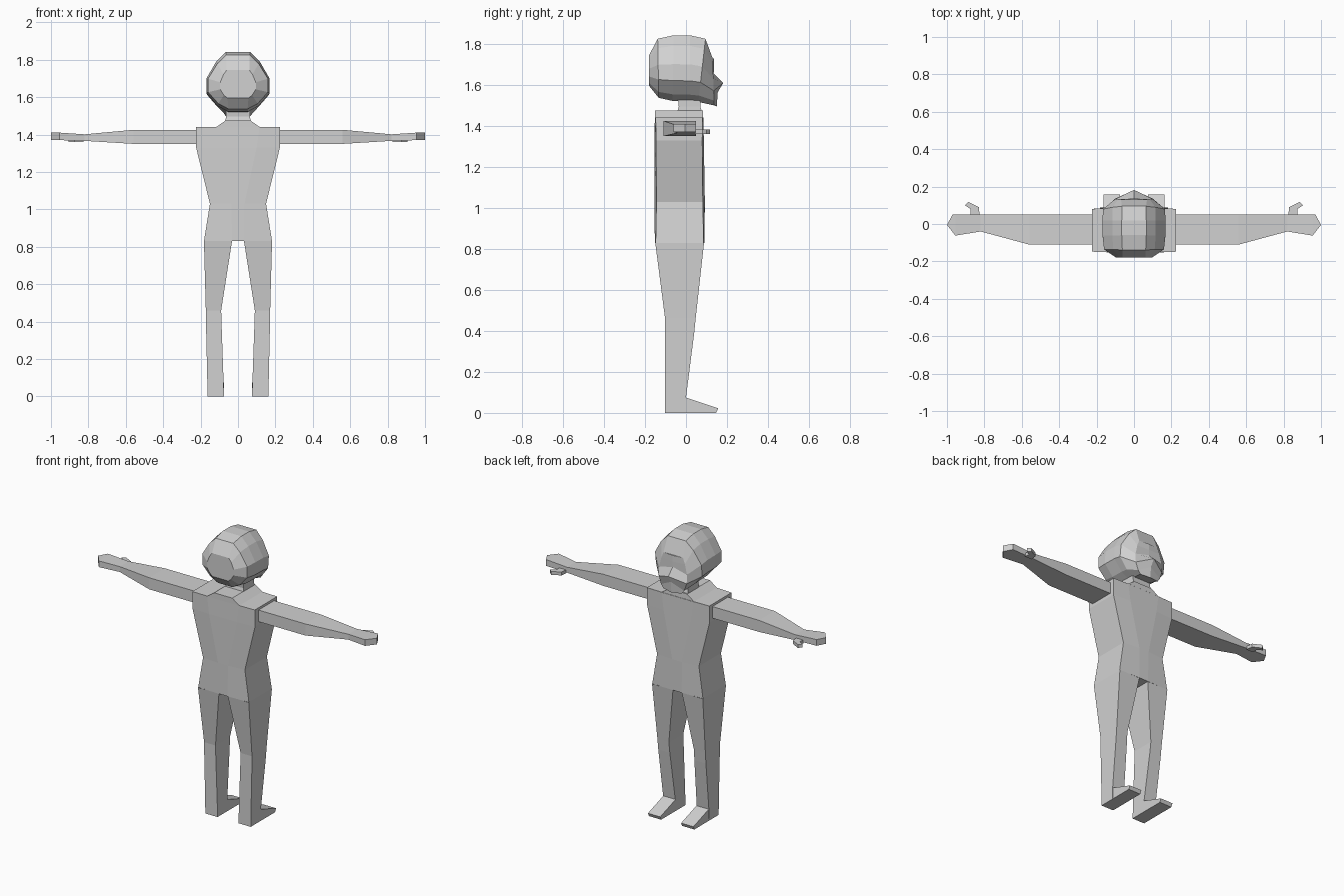
import bpy
import bmesh

cube = bpy.data.objects.get("Cube")
if cube:
    bpy.data.objects.remove(cube, do_unlink=True)

grey = bpy.data.materials.new("light_grey")
grey.use_nodes = True
colour = (0.64, 0.64, 0.64, 1)
grey.diffuse_color = colour
grey.node_tree.nodes["Principled BSDF"].inputs["Base Color"].default_value = colour


def finish(bm, name, mirror):
    bmesh.ops.recalc_face_normals(bm, faces=bm.faces)
    mesh = bpy.data.meshes.new(name)
    bm.to_mesh(mesh)
    bm.free()
    mesh.materials.append(grey)
    obj = bpy.data.objects.new(name, mesh)
    bpy.context.collection.objects.link(obj)
    if mirror:
        obj.modifiers.new("mirror", "MIRROR").use_mirror_merge = False
    return obj


def bridge(bm, rings):
    """Join consecutive rings of equal length with quads."""
    loops = [[bm.verts.new(p) for p in ring] for ring in rings]
    for a, b in zip(loops, loops[1:]):
        for i in range(len(a)):
            j = (i + 1) % len(a)
            bm.faces.new((a[i], a[j], b[j], b[i]))
    return loops


def loft(name, rings, mirror=False, cap_start=True):
    bm = bmesh.new()
    loops = bridge(bm, rings)
    if cap_start:
        bm.faces.new(loops[0])
    bm.faces.new(loops[-1])
    return finish(bm, name, mirror)


def rect_z(z, x0, x1, y0, y1):
    return [(x0, y0, z), (x1, y0, z), (x1, y1, z), (x0, y1, z)]


def rect_x(x, y0, y1, z0, z1):
    return [(x, y0, z0), (x, y1, z0), (x, y1, z1), (x, y0, z1)]


def torso_ring(z, outer, inner, back, front, bevel):
    xs = (-outer, -inner, inner, outer)
    offs = (bevel, 0, 0, bevel)
    low = [(x, back + o, z) for x, o in zip(xs, offs)]
    high = [(x, front - o, z) for x, o in zip(xs, offs)]
    return low + high[::-1]


# Torso, from hips up to the base of the neck
loft("torso", [
    torso_ring(0.83, 0.182, 0.032, -0.152, 0.09, 0.004),
    torso_ring(1.03, 0.15, 0.035, -0.154, 0.092, 0.01),
    torso_ring(1.33, 0.224, 0.1, -0.154, 0.087, 0.008),
    torso_ring(1.44, 0.224, 0.115, -0.152, 0.085, 0.004),
    torso_ring(1.441, 0.115, 0.06, -0.152, 0.084, 0),
    torso_ring(1.476, 0.065, 0.03, -0.152, 0.082, 0),
])

# Neck
loft("neck", [
    rect_z(1.46, -0.067, 0.067, -0.045, 0.08),
    rect_z(1.495, -0.065, 0.065, -0.035, 0.07),
    rect_z(1.54, -0.065, 0.065, -0.04, 0.07),
])

# Legs and wedge feet
loft("legs", [
    rect_z(0.83, 0.032, 0.182, -0.15, 0.088),
    rect_z(0.46, 0.09, 0.172, -0.102, 0.047),
    rect_z(0.39, 0.088, 0.171, -0.102, 0.04),
    rect_z(0.075, 0.077, 0.164, -0.102, 0),
    rect_z(0, 0.075, 0.163, -0.102, 0),
], mirror=True, cap_start=False)


def foot_ring(y_low, y_high, z):
    return [(0.075, y_low, 0), (0.163, y_low, 0),
            (0.163, y_high, z), (0.075, y_high, z)]


loft("feet", [foot_ring(0, 0, 0.075), foot_ring(0.147, 0.157, 0.022)],
     mirror=True, cap_start=False)

# Arms tapering into flat hands
loft("arms", [
    rect_x(0.22, -0.11, 0.05, 1.35, 1.425),
    rect_x(0.56, -0.11, 0.05, 1.35, 1.425),
    rect_x(0.82, -0.04, 0.05, 1.366, 1.401),
    rect_x(0.955, -0.062, 0.05, 1.37, 1.41),
    [(1.0, -0.005, 1.37), (0.97, 0.05, 1.37),
     (0.97, 0.05, 1.41), (1.0, -0.005, 1.41)],
], mirror=True)

# Thumbs bending outwards
thumb = [((0.825, 0.045), (0.875, 0.045)), ((0.83, 0.09), (0.873, 0.08)),
         ((0.885, 0.118), (0.905, 0.1))]
loft("thumbs", [
    [(*a, 1.36), (*b, 1.36), (*b, 1.382), (*a, 1.382)] for a, b in thumb
], mirror=True)

# Head: faceted rings from back to front, closed by a pointed face
OUTLINE = [(0.39, 1), (0.69, 0.84), (1, 0.56), (1, 0.31), (0.66, 0.1), (0.32, 0)]


def head_ring(y_low, y_high, width, z_low, z_high, square=0):
    half = []
    for fx, t in OUTLINE:
        x = width * (fx + (1 - fx) * square)
        half.append((x, y_low + (y_high - y_low) * t, z_low + (z_high - z_low) * t))
    return half + [(-x, y, z) for x, y, z in reversed(half)]


bm = bmesh.new()
loops = bridge(bm, [
    head_ring(-0.18, -0.18, 0.095, 1.595, 1.745, 0.4),
    head_ring(-0.133, -0.138, 0.16, 1.537, 1.825),
    head_ring(-0.065, -0.06, 0.168, 1.522, 1.842),
    head_ring(0.02, 0.02, 0.168, 1.52, 1.842),
    head_ring(0.06, 0.095, 0.166, 1.517, 1.825),
    head_ring(0.138, 0.13, 0.1, 1.5, 1.73, 0.5),
])
bm.faces.new(loops[0])
profile = [(0.137, 1.73), (0.137, 1.69), (0.135, 1.655),
           (0.182, 1.61), (0.155, 1.565), (0.15, 1.495)]
ridge = [bm.verts.new((0, y, z)) for y, z in profile]
rim = loops[-1]
for side in (rim[:6], rim[:5:-1]):
    for i in range(5):
        bm.faces.new((side[i], side[i + 1], ridge[i + 1], ridge[i]))
bm.faces.new((rim[0], ridge[0], rim[11]))
bm.faces.new((rim[5], ridge[5], rim[6]))
finish(bm, "head", False)
